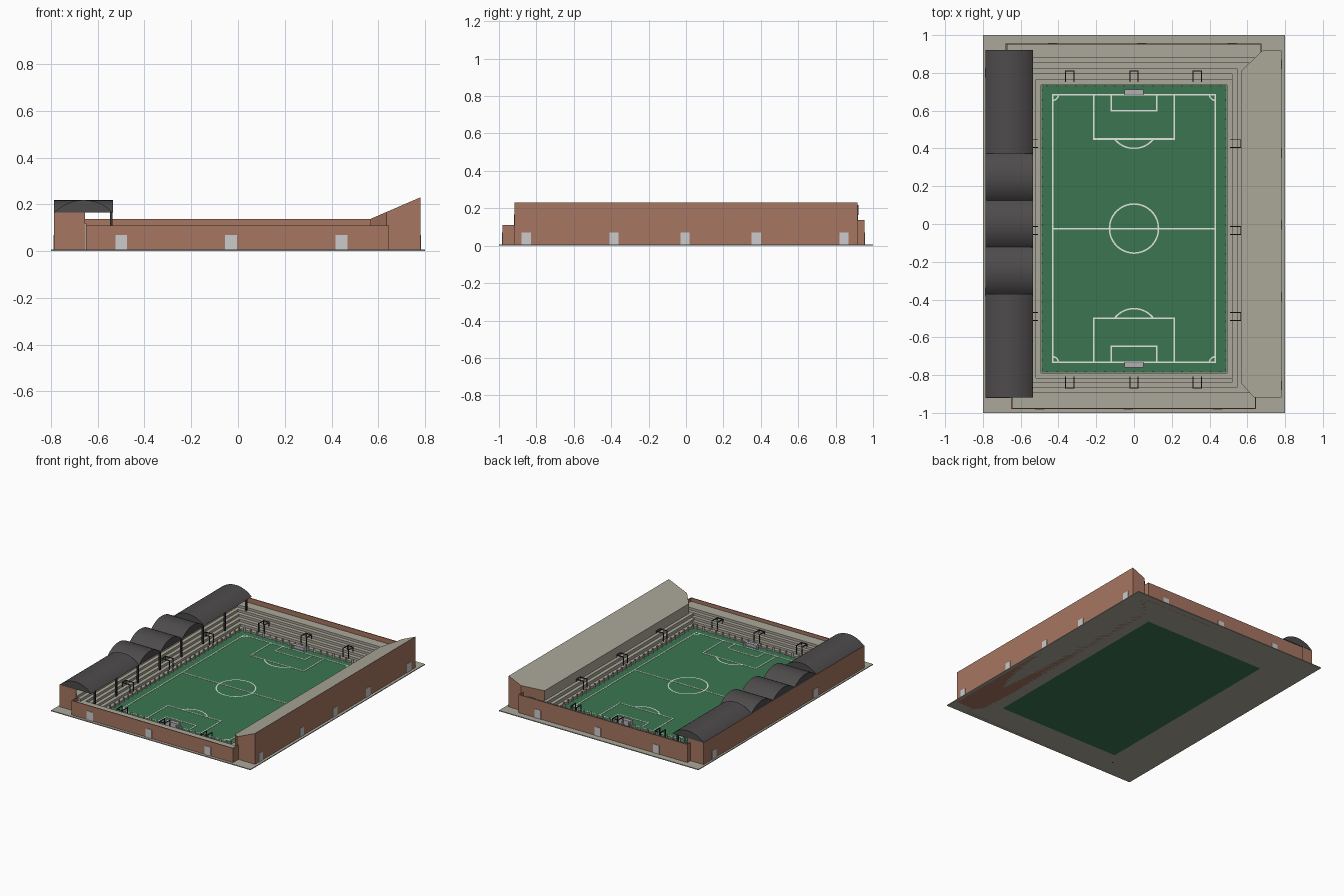
import bpy, bmesh, math

if "Cube" in bpy.data.objects:
    bpy.data.objects.remove(bpy.data.objects["Cube"])


def mat(name, r, g, b):
    m = bpy.data.materials.new(name)
    m.diffuse_color = (r, g, b, 1)
    m.use_nodes = True
    m.node_tree.nodes["Principled BSDF"].inputs["Base Color"].default_value = m.diffuse_color
    return m


BRICK = mat("brick", .38, .18, .122)
CONC = mat("concrete", .41, .39, .32)
GRASS = mat("grass", .044, .18, .08)
ROOF = mat("roof_grey", .075, .07, .07)
DOOR = mat("door_grey", .60, .60, .60)
WHITE = mat("line_white", .80, .84, .78)
DARK = mat("dark_metal", .035, .035, .035)
NET = mat("net_grey", .46, .42, .46)


def finish(name, bm, *mats):
    bmesh.ops.recalc_face_normals(bm, faces=bm.faces)
    me = bpy.data.meshes.new(name)
    bm.to_mesh(me)
    bm.free()
    for m in mats:
        me.materials.append(m)
    ob = bpy.data.objects.new(name, me)
    bpy.context.collection.objects.link(ob)
    return ob


def add_box(bm, x0, x1, y0, y1, z0, z1):
    v = bmesh.ops.create_cube(bm, size=1)["verts"]
    for p in v:
        p.co = ((x0 + x1) / 2 + p.co.x * (x1 - x0),
                (y0 + y1) / 2 + p.co.y * (y1 - y0),
                (z0 + z1) / 2 + p.co.z * (z1 - z0))


def boxes(name, m, *bs):
    bm = bmesh.new()
    for b in bs:
        add_box(bm, *b)
    return finish(name, bm, m)


PX, PY0, PY1 = .49, -.786, .735          # pitch edges
G = .006

# ground slab around the pitch, and the pitch
boxes("ground_slab", CONC, (-.8, -PX, -1, 1, 0, G), (PX, .8, -1, 1, 0, G),
      (-PX, PX, -1, PY0, 0, G), (-PX, PX, PY1, 1, 0, G))
boxes("pitch", GRASS, (-PX, PX, PY0, PY1, 0, G))

# pitch markings
LZ, LW = G + .002, .004
bm = bmesh.new()


def line(x0, y0, x1, y1):
    add_box(bm, x0 - LW, x1 + LW, y0 - LW, y1 + LW, G - .001, LZ)


def outline(x0, y0, x1, y1):
    for s in ((x0, y0, x1, y0), (x0, y1, x1, y1), (x0, y0, x0, y1), (x1, y0, x1, y1)):
        line(*s)


def arc(cx, cy, r, a0, a1, n):
    prev = None
    for i in range(n + 1):
        a = math.radians(a0 + (a1 - a0) * i / n)
        cur = [bm.verts.new((cx + q * math.cos(a), cy + q * math.sin(a), LZ))
               for q in (r - LW, r + LW)]
        if prev:
            bm.faces.new((prev[0], prev[1], cur[1], cur[0]))
        prev = cur


FX, FY0, FY1 = .43, -.733, .685
MID = (FY0 + FY1) / 2
outline(-FX, FY0, FX, FY1)
line(-FX, MID, FX, MID)
arc(0, MID, .13, 0, 360, 48)
for y, s in ((FY0, 1), (FY1, -1)):
    for w, d in ((.213, .235), (.12, .085)):
        outline(-w, min(y, y + s * d), w, max(y, y + s * d))
    arc(0, y + s * .155, .13, s * 38, s * 142, 16)
    for sx in (-1, 1):
        a = 90 - s * sx * 45 if s > 0 else 270 + sx * -45
        a = math.degrees(math.atan2(s, -sx))
        arc(sx * FX, y, .03, a - 45, a + 45, 8)
finish("pitch_markings", bm, WHITE)

# goals: thin net panels and front frame
for nm, y, s in (("front_goal", FY0, -1), ("back_goal", FY1, 1)):
    def yy(a, b):
        return tuple(sorted((y + s * a, y + s * b)))
    boxes(nm + "_net", NET, (-.05, .05, *yy(.024, .026), G, .04),
          (-.05, .05, *yy(0, .026), .039, .041),
          (-.05, -.048, *yy(0, .026), G, .04), (.048, .05, *yy(0, .026), G, .04))
    boxes(nm + "_frame", WHITE, (-.053, -.049, *yy(-.002, .002), G, .043),
          (.049, .053, *yy(-.002, .002), G, .043),
          (-.053, .053, *yy(-.002, .002), .039, .043))

# stepped terraces: nested blocks rising away from the pitch
STEP, RISE = .026, .017
sides = {"front_terrace": [], "back_terrace": [], "left_terrace": [], "right_terrace": []}
for i in range(8):
    o, h = .002 + STEP * i, RISE * (i + 1)
    if i < 5:
        sides["front_terrace"].append((-.645, .645, -.974, PY0 - o, G, h))
    if i < 6:
        sides["back_terrace"].append((-.67, .67, PY1 + o * 1.1, .95, G, h))
    if i < 7:
        sides["left_terrace"].append((-.78, -PX - o, -.914, .914, G, h))
    if i < 3:
        sides["right_terrace"].append((PX + o, .6, -.9, .9, G, h * 1.3))
for n, b in sides.items():
    boxes(n, CONC, *b)

# brick outer walls
T = .006
boxes("front_wall", BRICK, (-.65, .645, -.98, -.974, 0, .11),
      (-.65, -.644, -.98, -.915, 0, .11), (.64, .646, -.98, -.9, 0, .11))
boxes("back_wall", BRICK, (-.68, .675, .949, .955, 0, .137),
      (-.68, -.674, .915, .955, 0, .137), (.669, .675, .9, .955, 0, .137))
boxes("left_wall", BRICK, (-.786, -.78, -.92, .92, 0, .166),
      (-.786, -.655, -.92, -.914, 0, .166), (-.786, -.655, .914, .92, 0, .166))

# right stand: wedge with chamfered inner corners, sloping concrete top
plan = [(.567, -.843), (.635, -.918), (.78, -.918), (.78, .918), (.68, .918), (.567, .81)]
bm = bmesh.new()
lo = [bm.verts.new((x, y, 0)) for x, y in plan]
hi = [bm.verts.new((x, y, .138 + (x - .567) * .432)) for x, y in plan]
bm.faces.new(lo)
bm.faces.new(hi)
for i in range(6):
    j = (i + 1) % 6
    bm.faces.new((lo[i], lo[j], hi[j], hi[i]))
bmesh.ops.recalc_face_normals(bm, faces=bm.faces)
for f in bm.faces:
    if f.normal.z > .5 or f.normal.x < -.95:
        f.material_index = 1
finish("right_stand", bm, BRICK, CONC)

# doors as thin plates on the walls
D, H = .025, .07
boxes("front_doors", DOOR, *[(x - D, x + D, -.983, -.979, 0, H) for x in (-.5, -.03, .443)])
boxes("back_doors", DOOR, *[(x - D, x + D, .954, .958, 0, H) for x in (-.43, .04, .52)])
boxes("right_doors", DOOR, *[(.779, .783, y - D, y + D, 0, H)
                             for y in (-.855, -.385, -.005, .375, .845)])
boxes("left_doors", DOOR, *[(-.789, -.785, y - D, y + D, 0, H) for y in (-.36, .8)])

# left stand roof: long barrels at the ends, three cross vaults between
RX0, RX1, RZ, RISE_R = -.786, -.535, .165, .053


def vault(name, a0, a1, b0, b1, along_y):
    """Arc spans a0..a1, extruded b0..b1."""
    w = (a1 - a0) / 2
    r = (w * w + RISE_R ** 2) / (2 * RISE_R)
    t = math.asin(w / r)
    bm = bmesh.new()
    rows = []
    for b in (b0, b1):
        row = []
        for i in range(21):
            q = -t + 2 * t * i / 20
            a, z = (a0 + a1) / 2 + r * math.sin(q), RZ + RISE_R - r * (1 - math.cos(q))
            row.append(bm.verts.new((a, b, z) if along_y else (b, a, z)))
        rows.append(row)
        bm.faces.new(row)
    for i in range(21):
        j = (i + 1) % 21
        bm.faces.new((rows[0][i], rows[0][j], rows[1][j], rows[1][i]))
    ob = finish(name, bm, ROOF)
    bpy.context.view_layer.objects.active = ob
    ob.select_set(True)
    bpy.ops.object.shade_smooth_by_angle(angle=math.radians(25))
    ob.select_set(False)


vault("roof_front_barrel", RX0, RX1, -.918, -.37, True)
vault("roof_back_barrel", RX0, RX1, .373, .922, True)
for k in range(3):
    y = -.37 + k * .2477
    vault("roof_cross_vault_%d" % (k + 1), y, y + .2477, RX0, RX1, False)

# roof columns
boxes("roof_columns", DARK, *[(-.548, -.536, y - .006, y + .006, 0, RZ + .002)
                              for y in [-.868 + .248 * i for i in range(8)]])

# railings round the stair openings
rails = []
R = .0025


def railing(x0, x1, y0, y1, open_side):
    z0, z1 = .02, .085
    for x in (x0, x1):
        for y in (y0, y1):
            rails.append((x - R, x + R, y - R, y + R, z0, z1))
    edges = {"s": (x0, x1, y0 - R, y0 + R), "n": (x0, x1, y1 - R, y1 + R),
             "w": (x0 - R, x0 + R, y0, y1), "e": (x1 - R, x1 + R, y0, y1)}
    for k, e in edges.items():
        if k != open_side:
            rails.append((*e, z1 - .005, z1))


for x in (-.34, 0, .335):
    railing(x - .022, x + .022, -.868, -.81, "n")
    railing(x - .022, x + .022, .755, .81, "s")
for y in (.425, -.035, -.49):
    railing(-.57, -.51, y - .021, y + .021, "e")
    railing(.51, .567, y - .021, y + .021, "w")
boxes("stair_railings", DARK, *rails)

# low fence posts along the pitch edge
posts = []
P = .0025
for i in range(30):
    y = PY0 + .015 + i * .051
    if y < PY1:
        posts += [(s * .485 - P, s * .485 + P, y - P * 2, y + P * 2, G, .04) for s in (-1, 1)]
for i in range(19):
    x = -.46 + i * .051
    posts += [(x - P * 2, x + P * 2, y - P, y + P, G, .04) for y in (PY0 + .004, PY1 - .004)]
boxes("fence_posts", DOOR, *posts)
